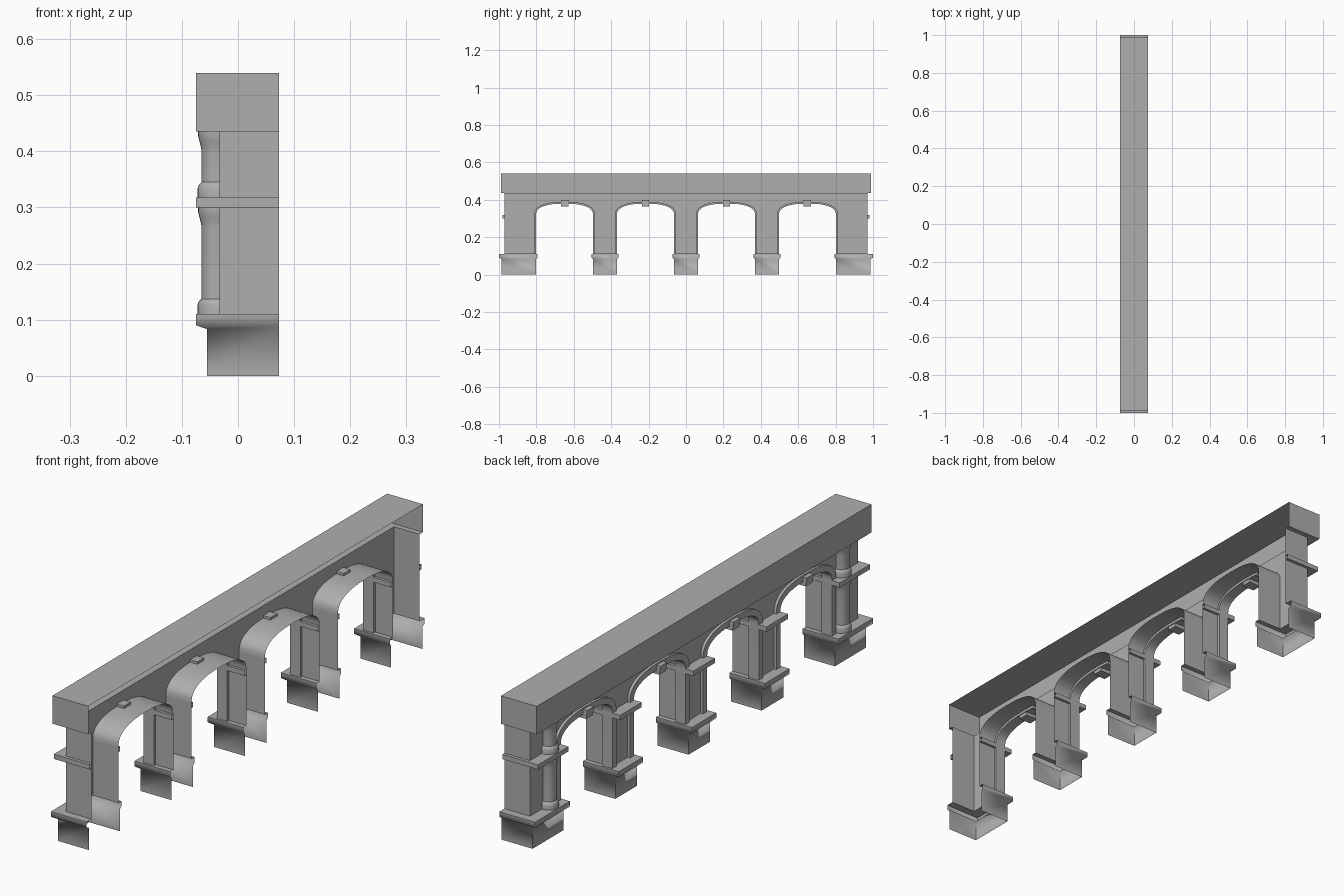
import bpy, bmesh, math

if "Cube" in bpy.data.objects:
    bpy.data.objects.remove(bpy.data.objects["Cube"])

BACK, WALL, FRONT = 0.073, -0.033, -0.075   # open back, wall plane, outermost front
BAY, HALF, END = 0.433, 0.054, 0.97         # pier spacing, pier half width, wall end
SPRING, TOP = 0.318, 0.435
A, RISE = BAY / 2 - HALF, 0.071             # arch half span and rise
ARCHES = [(i - 1.5) * BAY for i in range(4)]

stone = bpy.data.materials.new("grey_stone")
stone.diffuse_color = (0.43, 0.43, 0.43, 1)
stone.use_nodes = True
stone.node_tree.nodes["Principled BSDF"].inputs["Base Color"].default_value = stone.diffuse_color


def build(name, *grids, angle=30, cap=False):
    """Make one object from grids; each grid is a list of equal-length point rows."""
    bm = bmesh.new()
    for rows in grids:
        vs = [[bm.verts.new(p) for p in row] for row in rows]
        for a, b in zip(vs, vs[1:]):
            for j in range(len(a) - 1):
                bm.faces.new((a[j + 1], a[j], b[j], b[j + 1]))
    bmesh.ops.remove_doubles(bm, verts=bm.verts, dist=1e-5)
    if cap:
        bmesh.ops.holes_fill(bm, edges=[e for e in bm.edges if e.is_boundary], sides=0)
        bmesh.ops.recalc_face_normals(bm, faces=bm.faces)
    me = bpy.data.meshes.new(name)
    bm.to_mesh(me)
    bm.free()
    me.materials.append(stone)
    ob = bpy.data.objects.new(name, me)
    bpy.context.collection.objects.link(ob)
    bpy.ops.object.select_all(action='DESELECT')
    ob.select_set(True)
    bpy.context.view_layer.objects.active = ob
    bpy.ops.object.shade_smooth_by_angle(angle=math.radians(angle))


def u_row(x, y0, y1, z):
    return [(BACK, y0, z), (x, y0, z), (x, y1, z), (BACK, y1, z)]


def arch(cy, x, off=0.0, foot=None, n=28):
    """Flattened arch curve (superellipse), optionally carried down to a foot."""
    pts = []
    for i in range(n + 1):
        t = math.pi * (1 - i / n)
        c, s = math.cos(t), abs(math.sin(t))
        pts.append((x, cy + (A + off) * math.copysign(abs(c) ** 0.8, c),
                    SPRING + (RISE + off) * s ** 0.8))
    if foot is not None:
        pts = [(x, pts[0][1], foot)] + pts + [(x, pts[-1][1], foot)]
    return pts


# Piers: pedestal, base moulding, shaft (front x, side offset, end offset, z)
PIER = [(-0.055, .010, .016, 0), (-0.055, .010, .016, .083), (FRONT, .018, .03, .09),
        (FRONT, .018, .03, .11), (WALL, 0, 0, .11), (WALL, 0, 0, SPRING)]
# Impost band applied over the shaft
IMPOST = [(WALL, 0, 0, .30), (FRONT, .010, .012, .30),
          (FRONT, .010, .012, SPRING), (WALL, 0, 0, SPRING)]
for k in range(-2, 3):
    y0 = -END if k == -2 else k * BAY - HALF
    y1 = END if k == 2 else k * BAY + HALF
    for name, prof in (("pier", PIER), ("impost", IMPOST)):
        build(name, [u_row(x, y0 - (e if k == -2 else s), y1 + (e if k == 2 else s), z)
                     for x, s, e, z in prof], angle=80)


# Engaged half columns, two storeys, on the end piers only
def half_column(name, cy, z0, z1):
    prof = [(.034, z0), (.034, z0 + .016), (.032, z0 + .022), (.027, z0 + .027),
            (.027, z1 - .034), (.028, z1 - .028), (.031, z1 - .016), (.033, z1 - .008),
            (.033, z1)]
    rows = []
    for r, z in prof:
        arc = [(-0.038 - r * math.sin(math.pi * i / 14),
                cy - r * math.cos(math.pi * i / 14), z) for i in range(15)]
        rows.append([(WALL, cy - r, z)] + arc + [(WALL, cy + r, z)])
    build(name, rows)


for k in (-2, 2):
    half_column("lower_column", k * BAY, .11, .30)
    half_column("upper_column", k * BAY, SPRING, TOP)

# Spandrel wall with arch openings and returned ends
line = [(BACK, -END, SPRING), (WALL, -END, SPRING)]
for cy in ARCHES:
    line += arch(cy, WALL)
line += [(WALL, END, SPRING), (BACK, END, SPRING)]
build("spandrel_wall", [line, [(x, y, TOP) for x, y, z in line]])

for cy in ARCHES:
    # Arch soffit
    build("arch_soffit", [arch(cy, BACK), arch(cy, WALL)])
    # Moulded arch band carried down the jambs as pilasters
    band = [(0, 0), (0, -.010), (-.043, -.010), (-.043, .014), (WALL, .014)]
    build("arch_band", [arch(cy, x, o, foot=.11) for x, o in band])
    # Block keystone
    prof = [(-.003, .398), (-.003, .365), (-.055, .365), (-.060, .398)]
    build("keystone", [[(x, cy - .02, z), (x, cy + .02, z)] for x, z in prof + prof[:1]],
          cap=True)

# Entablature: soffit lip, front with ends, top
Y = 0.99
build("entablature",
      [u_row(WALL, -END, END, TOP), u_row(FRONT, -Y, Y, TOP), u_row(FRONT, -Y, Y, .54)],
      [[(FRONT, -Y, .54), (FRONT, Y, .54)], [(BACK, -Y, .54), (BACK, Y, .54)]])
